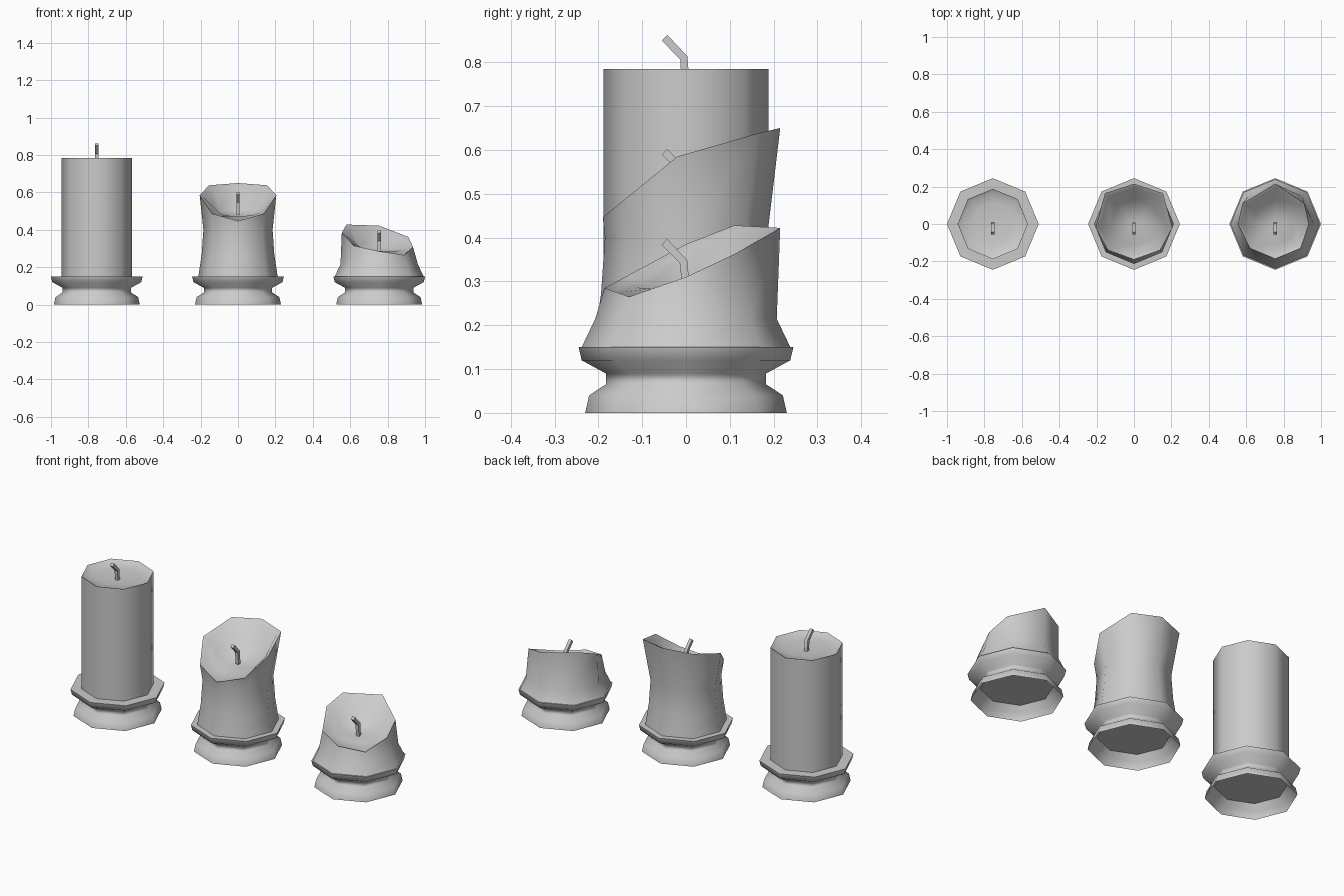
import bpy, bmesh, math
from mathutils import Vector

if "Cube" in bpy.data.objects:
    bpy.data.objects.remove(bpy.data.objects["Cube"])

SIDES = 8
ANGLES = [i * math.tau / SIDES for i in range(SIDES)]  # starts at +x, runs counter-clockwise


def finish(bm, name, x, angle=60):
    me = bpy.data.meshes.new(name)
    bm.to_mesh(me)
    bm.free()
    ob = bpy.data.objects.new(name, me)
    bpy.context.collection.objects.link(ob)
    ob.location.x = x
    bpy.ops.object.select_all(action='DESELECT')
    ob.select_set(True)
    bpy.context.view_layer.objects.active = ob
    bpy.ops.object.shade_smooth_by_angle(angle=math.radians(angle))
    return ob


def ring(r, z):
    return [(r * math.cos(a), r * math.sin(a), z) for a in ANGLES]


def loft(name, rings, x, tip=None, angle=60):
    """Skin equal rings bottom to top, optionally closing on a centre point."""
    bm = bmesh.new()
    vs = [[bm.verts.new(p) for p in r] for r in rings]
    n = len(vs[0])
    for a, b in zip(vs, vs[1:]):
        for j in range(n):
            k = (j + 1) % n
            bm.faces.new((a[j], a[k], b[k], b[j]))
    if tip:
        c = bm.verts.new(tip)
        for j in range(n):
            bm.faces.new((vs[-1][j], vs[-1][(j + 1) % n], c))
    return finish(bm, name, x, angle)


def holder(name, x):
    # flared foot, narrow neck and wide drip plate
    profile = [(0.23, 0), (0.221, 0.04), (0.183, 0.065), (0.183, 0.09),
               (0.238, 0.12), (0.245, 0.15), (0.17, 0.15)]
    loft(name, [ring(r, z) for r, z in profile], x)
    # recessed underside closing the neck
    bm = bmesh.new()
    bm.faces.new([bm.verts.new(p) for p in reversed(ring(0.183, 0.065))])
    finish(bm, name + "_underside", x)


def wick(name, x, top):
    # bent square wick leaning to the front
    path = [(0, top - 0.125), (-0.005, top - 0.053), (-0.049, top - 0.007)]
    dirs = [(0, 1), (-0.4, 0.9), (-0.7, 0.7)]
    w = 0.009
    rings = []
    for (y, z), (dy, dz) in zip(path, dirs):
        across = Vector((0, dz, -dy)).normalized() * w
        side = Vector((w, 0, 0))
        p = Vector((0, y, z))
        rings.append([p + side - across, p + side + across,
                      p - side + across, p - side - across])
    tip = Vector((0, path[-1][0], path[-1][1]))
    loft(name, rings, x, tip, 40)


def candle(name, x, body, rim, floor, lip=0.9):
    # body rings, melted rim, then the bowl down to the wick
    inner = [(px * lip, py * lip, pz - 0.012) for px, py, pz in rim]
    bowl = [(px * 0.6, py * 0.6, floor + 0.012 + 0.15 * (pz - floor)) for px, py, pz in rim]
    loft(name, [ring(r, z) for r, z in body] + [rim, inner, bowl], x, (0, 0, floor))


# tall fresh candle
tall_rim = ring(0.188, 0.785)
candle("tall_candle", -0.755, [(0.188, 0.15), (0.188, 0.45)], tall_rim, 0.752)

# half-burnt candle, rim sloping to the front
mid_rim = [(0.205, -0.02, 0.585), (0.155, 0.165, 0.638), (0, 0.215, 0.65), (-0.155, 0.165, 0.638),
           (-0.205, -0.02, 0.585), (-0.14, -0.14, 0.487), (0, -0.19, 0.447), (0.14, -0.14, 0.487)]
candle("half_burnt_candle", 0, [(0.212, 0.15), (0.194, 0.27), (0.185, 0.40)],
       mid_rim, 0.462)

# short melted candle, lowest at its front right
short_rim = [(0.18, 0, 0.31), (0.155, 0.11, 0.362), (0, 0.215, 0.422), (-0.175, 0.11, 0.428),
             (-0.2, 0, 0.385), (-0.135, -0.13, 0.315), (0, -0.186, 0.285), (0.135, -0.13, 0.265)]
candle("short_candle", 0.755, [(0.238, 0.15), (0.207, 0.215)], short_rim, 0.272)

# wicks and holders
for label, x, top in (("tall", -0.755, 0.863), ("half_burnt", 0, 0.603), ("short", 0.755, 0.397)):
    wick(label + "_wick", x, top)
    holder(label + "_holder", x)
